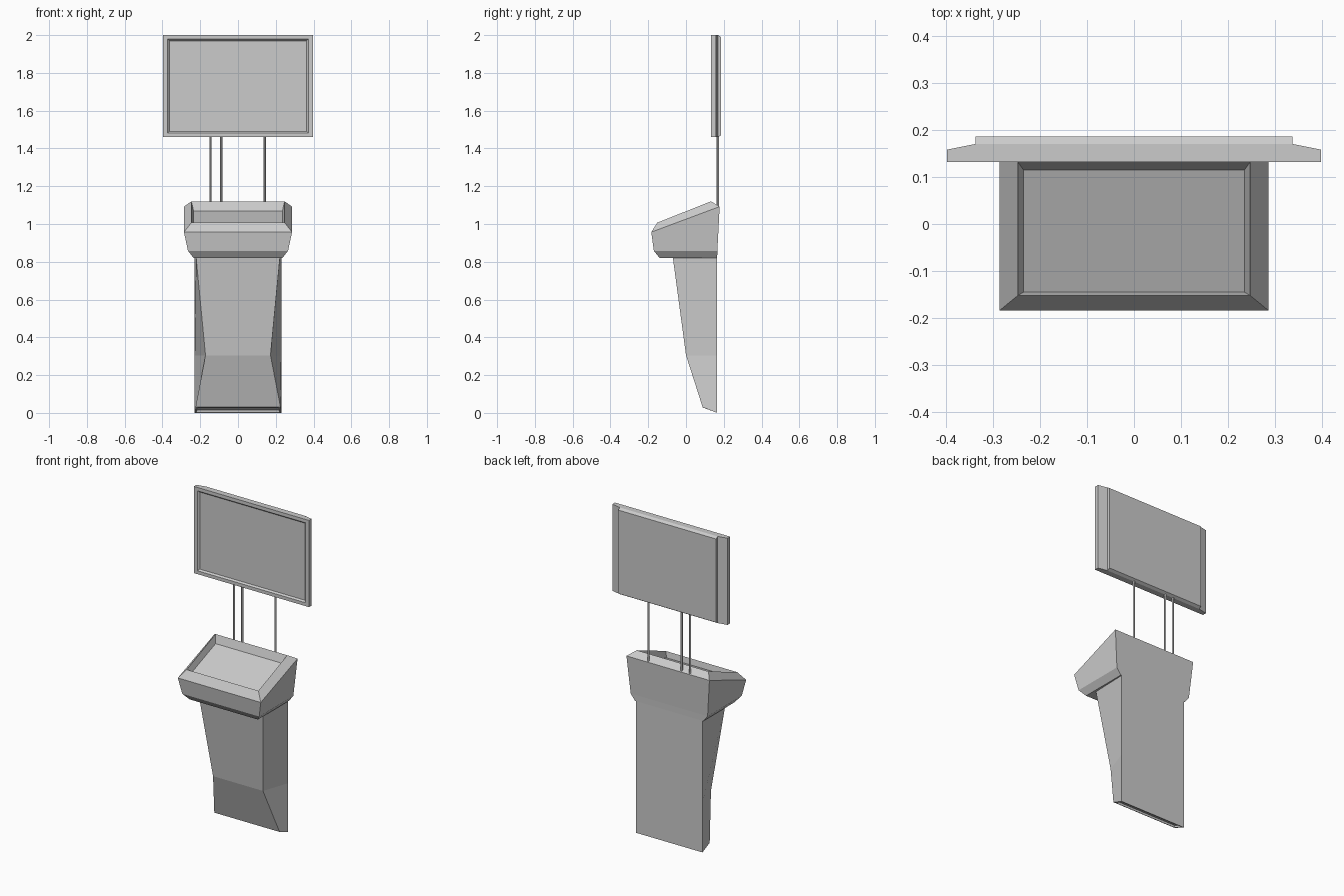
import bpy, bmesh

old = bpy.data.objects.get("Cube")
if old:
    bpy.data.objects.remove(old, do_unlink=True)

grey = bpy.data.materials.new("plain grey")
grey.use_nodes = True
grey.diffuse_color = (0.6, 0.6, 0.6, 1)
grey.node_tree.nodes["Principled BSDF"].inputs["Base Color"].default_value = (0.6, 0.6, 0.6, 1)


def loft(name, rings):
    """Skin a list of four-cornered rings and cap both ends."""
    bm = bmesh.new()
    loops = [[bm.verts.new(p) for p in ring] for ring in rings]
    for a, b in zip(loops, loops[1:]):
        for i in range(4):
            j = (i + 1) % 4
            bm.faces.new((a[i], a[j], b[j], b[i]))
    bm.faces.new(loops[0])
    bm.faces.new(loops[-1])
    bmesh.ops.recalc_face_normals(bm, faces=bm.faces)
    mesh = bpy.data.meshes.new(name)
    bm.to_mesh(mesh)
    bm.free()
    mesh.materials.append(grey)
    obj = bpy.data.objects.new(name, mesh)
    bpy.context.collection.objects.link(obj)
    return obj


def level(front, back):
    """Lying ring: front and back edges, each (half width, y, z)."""
    (fw, fy, fz), (bw, by, bz) = front, back
    return [(-fw, fy, fz), (fw, fy, fz), (bw, by, bz), (-bw, by, bz)]


def upright(w, y, low, high):
    """Standing ring at depth y."""
    return [(-w, y, low), (w, y, low), (w, y, high), (-w, y, high)]


# Pedestal with a pinched, kinked front and a shallow recess underneath
loft("pedestal", [
    level((0.215, 0.1, 0.037), (0.22, 0.155, 0.015)),
    level((0.215, 0.096, 0.026), (0.22, 0.157, 0.003)),
    level((0.225, 0.088, 0.03), (0.229, 0.165, 0)),
    level((0.172, 0.0, 0.305), (0.229, 0.165, 0.305)),
    level((0.222, -0.07, 0.825), (0.229, 0.165, 0.825)),
])

# Console head with sloping bevelled rim and sunken top panel
loft("console_head", [
    level((0.235, -0.14, 0.82), (0.235, 0.165, 0.82)),
    level((0.265, -0.17, 0.858), (0.265, 0.166, 0.858)),
    level((0.286, -0.184, 0.957), (0.286, 0.178, 1.092)),
    level((0.247, -0.152, 1.007), (0.247, 0.132, 1.12)),
    level((0.235, -0.145, 0.97), (0.235, 0.115, 1.07)),
])

# Display: recessed screen, flat bezel, tapered side wings, raised back panel
loft("display", [
    upright(0.363, 0.142, 1.49, 1.97),
    upright(0.372, 0.132, 1.481, 1.979),
    upright(0.397, 0.132, 1.46, 2.0),
    upright(0.397, 0.158, 1.46, 2.0),
    upright(0.337, 0.17, 1.46, 2.0),
    upright(0.337, 0.186, 1.47, 1.99),
])

# Thin support posts
for name, x in (("right_post", -0.146), ("middle_post", -0.088), ("left_post", 0.141)):
    bpy.ops.mesh.primitive_cylinder_add(vertices=12, radius=0.006, depth=0.42,
                                        location=(x, 0.168, 1.27))
    post = bpy.context.object
    post.name = name
    post.data.materials.append(grey)
    bpy.ops.object.shade_smooth_by_angle()
